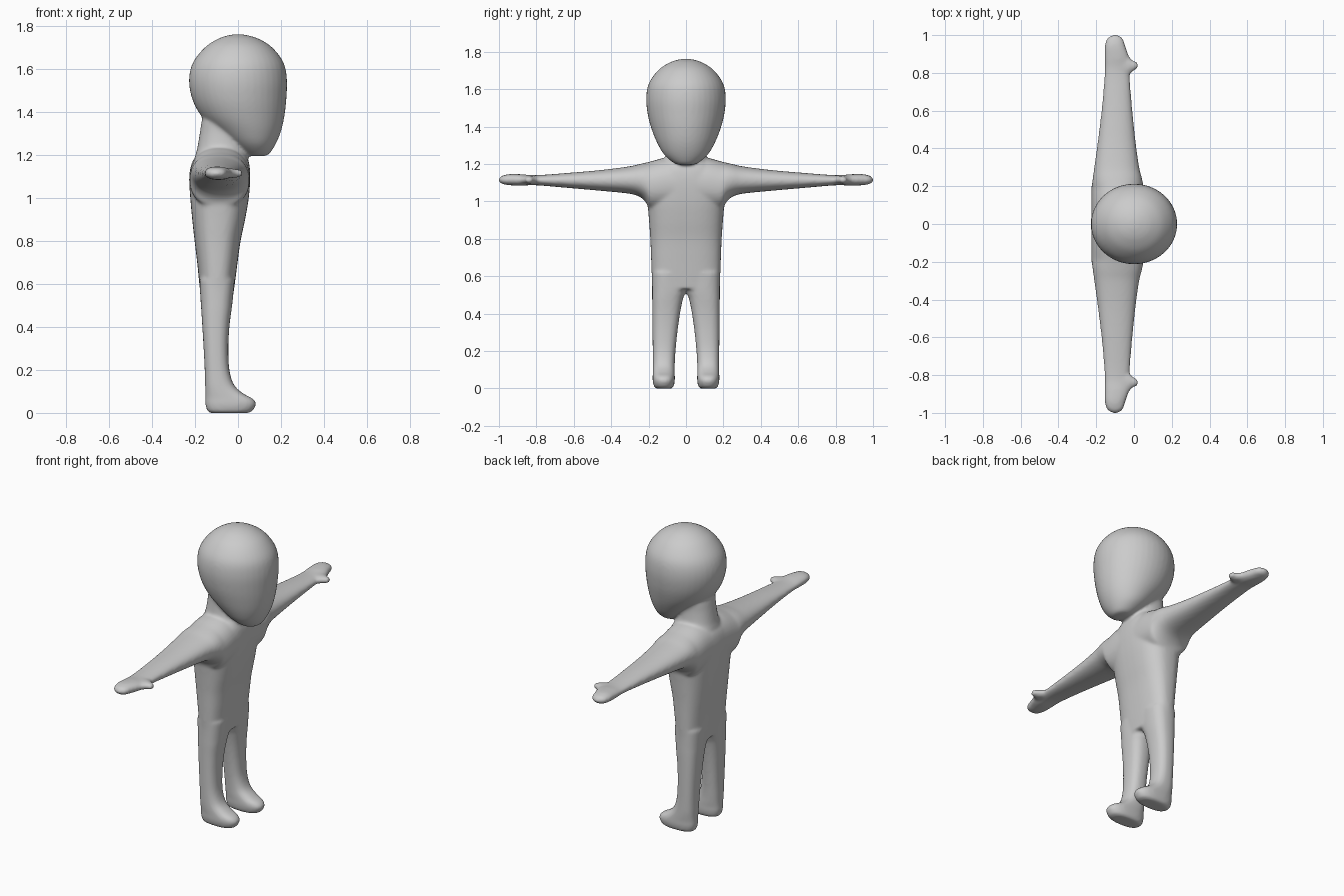
import bpy, bmesh
from math import cos, sin, pi, copysign

SEG, STEPS = 40, 5
# coordinate order of (along, a, b) for a loft running along each axis
ORDER = {"x": (0, 1, 2), "y": (1, 0, 2), "z": (2, 0, 1)}


def catmull(p0, p1, p2, p3, t):
    return [0.5 * (2 * b + (c - a) * t + (2 * a - 5 * b + 4 * c - d) * t * t
                   + (3 * b - a - 3 * c + d) * t ** 3)
            for a, b, c, d in zip(p0, p1, p2, p3)]


def loft(bm, axis, rings, power=2.2, side=1):
    """Skin rounded rings (along, a_min, a_max, b_min, b_max); side mirrors y."""
    pad = [rings[0]] + rings + [rings[-1]]
    path = [catmull(*pad[i:i + 4], k / STEPS)
            for i in range(len(rings) - 1) for k in range(STEPS)] + [rings[-1]]
    loops = []
    for s, a0, a1, b0, b1 in path:
        loop = []
        for i in range(SEG):
            c, d = cos(2 * pi * i / SEG), sin(2 * pi * i / SEG)
            c = copysign(abs(c) ** (2 / power), c)
            d = copysign(abs(d) ** (2 / power), d)
            co = [0, 0, 0]
            vals = (s, (a0 + a1) / 2 + (a1 - a0) / 2 * c,
                    (b0 + b1) / 2 + (b1 - b0) / 2 * d)
            for slot, v in zip(ORDER[axis], vals):
                co[slot] = v
            loop.append(bm.verts.new((co[0], co[1] * side, co[2])))
        loops.append(loop)
    for lo, hi in zip(loops, loops[1:]):
        for i in range(SEG):
            j = (i + 1) % SEG
            bm.faces.new((lo[i], lo[j], hi[j], hi[i]))
    bm.faces.new(loops[0][::-1])
    bm.faces.new(loops[-1])


def sym(rows):
    return [(z, x0, x1, -y, y) for z, x0, x1, y in rows]


bm = bmesh.new()

# head: egg with the chin pushed forward
loft(bm, "z", sym([
    (1.195, 0.06, 0.12, 0.03), (1.205, 0.03, 0.145, 0.065),
    (1.25, -0.03, 0.175, 0.117), (1.31, -0.10, 0.200, 0.153),
    (1.38, -0.170, 0.216, 0.182), (1.46, -0.213, 0.225, 0.204),
    (1.55, -0.228, 0.228, 0.213), (1.63, -0.210, 0.212, 0.199),
    (1.70, -0.155, 0.160, 0.150), (1.74, -0.095, 0.098, 0.092),
    (1.757, -0.045, 0.045, 0.045), (1.762, -0.01, 0.01, 0.01)]), 2.0)

# neck
loft(bm, "z", sym([
    (1.10, -0.215, 0.05, 0.16), (1.19, -0.20, 0.045, 0.135),
    (1.23, -0.19, 0.04, 0.11), (1.30, -0.178, 0.03, 0.10),
    (1.37, -0.166, 0.02, 0.10), (1.45, -0.14, 0.02, 0.09)]))

# torso
loft(bm, "z", sym([
    (0.53, -0.172, -0.025, 0.178), (0.60, -0.180, -0.015, 0.183),
    (0.70, -0.190, -0.002, 0.187), (0.80, -0.202, 0.012, 0.191),
    (0.90, -0.213, 0.033, 0.198), (1.00, -0.222, 0.050, 0.205),
    (1.10, -0.227, 0.057, 0.20), (1.17, -0.212, 0.050, 0.17),
    (1.21, -0.18, 0.03, 0.13)]), 2.6)

for side in (1, -1):
    # arm and hand
    loft(bm, "y", [
        (0.05, -0.225, 0.055, 0.95, 1.24), (0.12, -0.225, 0.055, 0.95, 1.232),
        (0.19, -0.225, 0.052, 0.955, 1.213), (0.215, -0.222, 0.048, 0.995, 1.207),
        (0.25, -0.217, 0.040, 1.026, 1.199), (0.31, -0.209, 0.026, 1.042, 1.186),
        (0.45, -0.190, 0.007, 1.056, 1.168), (0.62, -0.170, -0.010, 1.071, 1.153),
        (0.80, -0.156, -0.024, 1.086, 1.140), (0.88, -0.156, -0.026, 1.084, 1.145),
        (0.94, -0.155, -0.045, 1.086, 1.146), (0.98, -0.143, -0.058, 1.092, 1.138),
        (0.997, -0.12, -0.08, 1.103, 1.126), (1.002, -0.105, -0.095, 1.11, 1.118)],
        2.2, side)
    # thumb
    loft(bm, "x", [
        (-0.07, 0.77, 0.90, 1.09, 1.14), (-0.03, 0.785, 0.89, 1.093, 1.137),
        (-0.01, 0.805, 0.868, 1.095, 1.135), (0.01, 0.818, 0.860, 1.098, 1.132),
        (0.022, 0.828, 0.852, 1.106, 1.124)], 2.0, side)
    # leg and foot
    loft(bm, "z", [
        (-0.001, -0.125, 0.04, 0.08, 0.155), (0.008, -0.142, 0.066, 0.067, 0.170),
        (0.04, -0.152, 0.084, 0.060, 0.178), (0.065, -0.152, 0.070, 0.060, 0.178),
        (0.09, -0.152, 0.025, 0.060, 0.178), (0.13, -0.153, -0.018, 0.060, 0.178),
        (0.20, -0.155, -0.040, 0.056, 0.178), (0.30, -0.160, -0.045, 0.046, 0.179),
        (0.40, -0.166, -0.040, 0.032, 0.180), (0.48, -0.171, -0.030, 0.016, 0.181),
        (0.52, -0.174, -0.025, 0.001, 0.181), (0.62, -0.180, -0.015, -0.01, 0.182)],
        2.5, side)

bmesh.ops.recalc_face_normals(bm, faces=bm.faces)
mesh = bpy.data.meshes.new("figure_body")
bm.to_mesh(mesh)
bm.free()
body = bpy.data.objects.new("figure_body", mesh)
bpy.context.collection.objects.link(body)

# fuse the parts into one soft skin
remesh = body.modifiers.new("fuse", "REMESH")
remesh.mode = "VOXEL"
remesh.voxel_size = 0.008
remesh.use_smooth_shade = True
soften = body.modifiers.new("soften", "SMOOTH")
soften.factor = 0.5
soften.iterations = 10
